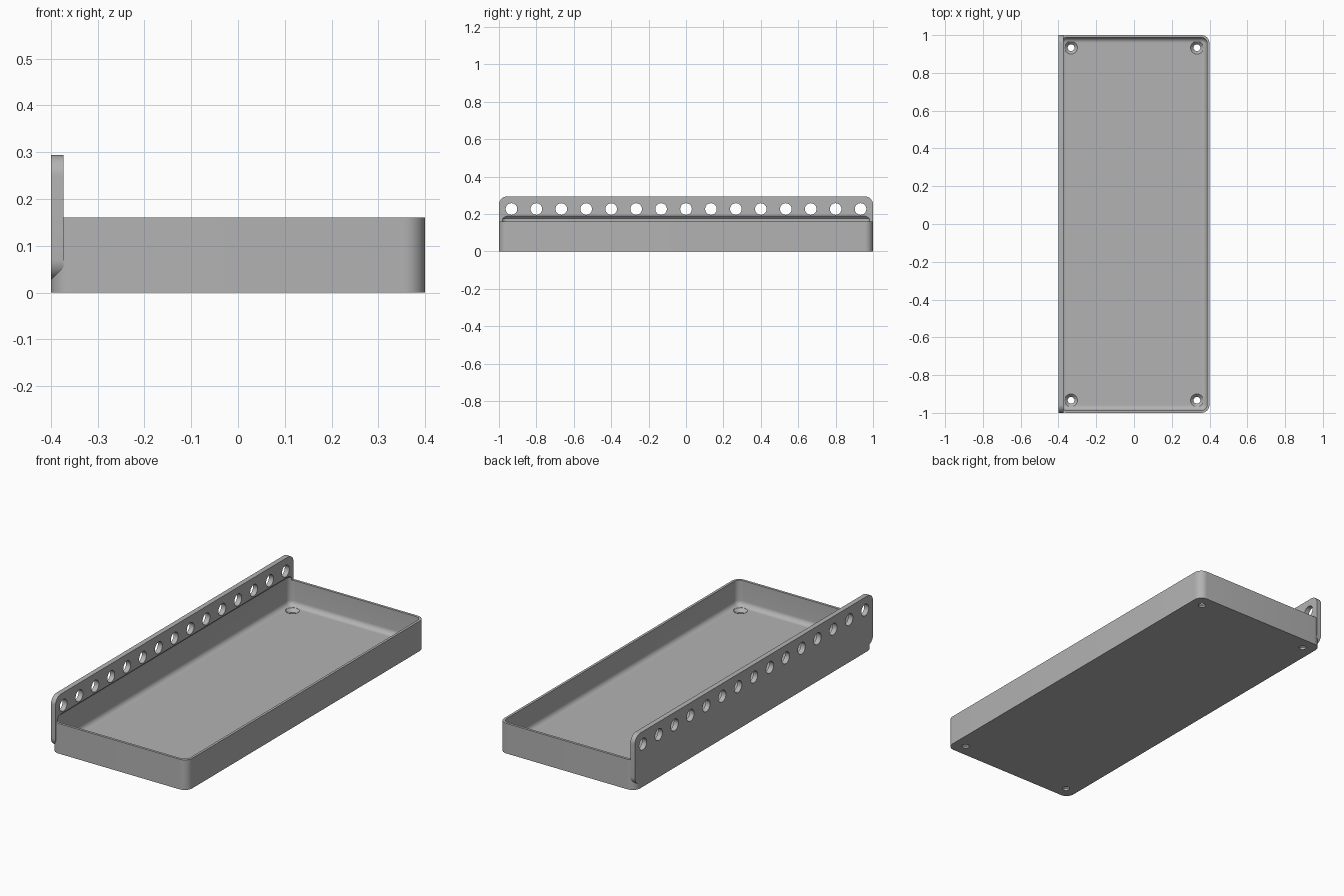
import bpy, bmesh, math
from mathutils import Matrix

cube = bpy.data.objects.get("Cube")
if cube:
    bpy.data.objects.remove(cube)

grey = bpy.data.materials.new("plain grey")
grey.use_nodes = True
COLOUR = (0.45, 0.45, 0.45, 1)
grey.diffuse_color = COLOUR
grey.node_tree.nodes["Principled BSDF"].inputs["Base Color"].default_value = COLOUR

HALF_X, HALF_Y, RIM = 0.4, 1.0, 0.16
WALL, FLOOR, CORNER = 0.0133, 0.0267, 0.044
PLATE, PLATE_TOP, PITCH = 0.0267, 0.294, 2 / 15


def rounded_rect(hx, hy, r, z, steps=10):
    """Ring of points around a rounded rectangle."""
    ring = []
    for k, (sx, sy) in enumerate([(1, 1), (-1, 1), (-1, -1), (1, -1)]):
        for i in range(steps + 1):
            a = math.pi / 2 * (k + i / steps)
            ring.append((sx * (hx - r) + r * math.cos(a),
                         sy * (hy - r) + r * math.sin(a), z))
    return ring


def circle(x, y, r, z, n=32):
    return [(x + r * math.cos(2 * math.pi * i / n),
             y + r * math.sin(2 * math.pi * i / n), z) for i in range(n)]


def add_loft(bm, rings):
    """Closed solid skinned through rings listed from bottom to top."""
    loops = [[bm.verts.new(p) for p in ring] for ring in rings]
    n = len(loops[0])
    for a, b in zip(loops, loops[1:]):
        for i in range(n):
            j = (i + 1) % n
            bm.faces.new((a[i], a[j], b[j], b[i]))
    bm.faces.new(loops[0][::-1])
    bm.faces.new(loops[-1])


def solid(name, lofts, matrix=None, helper=False):
    bm = bmesh.new()
    for rings in lofts:
        add_loft(bm, rings)
    if matrix:
        bm.transform(matrix)
    mesh = bpy.data.meshes.new(name)
    bm.to_mesh(mesh)
    bm.free()
    ob = bpy.data.objects.new(name, mesh)
    bpy.context.collection.objects.link(ob)
    mesh.materials.append(grey)
    ob.hide_render = helper
    return ob


def combine(target, tool, operation):
    """Apply a boolean and discard the tool."""
    mod = target.modifiers.new(operation.lower(), 'BOOLEAN')
    mod.operation, mod.solver, mod.object = operation, 'EXACT', tool
    bpy.context.view_layer.objects.active = target
    bpy.ops.object.modifier_apply(modifier=mod.name)
    bpy.data.objects.remove(tool)


# Tray block with rounded vertical corners
tray = solid("tray", [[rounded_rect(HALF_X, HALF_Y, CORNER, z) for z in (0, RIM)]])

# Upright mounting plate: a rounded rectangle turned to face sideways
height = PLATE_TOP - FLOOR
turn = Matrix(((0, 0, 1, -HALF_X), (1, 0, 0, 0),
               (0, 1, 0, FLOOR + height / 2), (0, 0, 0, 1)))
plate = solid("mounting_plate",
              [[rounded_rect(HALF_Y, height / 2, CORNER, x) for x in (0, PLATE)]], turn)
combine(tray, plate, 'UNION')

# Cavity with a filleted floor edge and a chamfered top that bites into the plate
FILLET = 0.0267
levels = []
for i in range(9):
    a = math.pi / 2 * i / 8
    levels.append((FILLET * (1 - math.sin(a)), FLOOR + FILLET * (1 - math.cos(a))))
levels += [(0, 0.175), (0.016, 0.191)]
hx, hy, r = HALF_X - WALL, HALF_Y - WALL, CORNER - WALL
cavity = solid("cavity_cutter",
               [[rounded_rect(hx - d, hy - d, r - d, z) for d, z in levels]], helper=True)
combine(tray, cavity, 'DIFFERENCE')

# Row of round holes through the plate
row = [[circle(PITCH * k, RIM + PITCH / 2, 0.031, x) for x in (-0.45, -0.3)]
       for k in range(-7, 8)]
sideways = Matrix(((0, 0, 1, 0), (1, 0, 0, 0), (0, 1, 0, 0), (0, 0, 0, 1)))
combine(tray, solid("plate_hole_cutter", row, sideways, True), 'DIFFERENCE')

# Countersunk screw holes in the floor corners
screws = [[circle(sx * (HALF_X - PITCH / 2), sy * (HALF_Y - PITCH / 2), rad, z)
           for rad, z in ((0.018, -0.02), (0.018, 0.01), (0.034, FLOOR), (0.034, 0.05))]
          for sx in (-1, 1) for sy in (-1, 1)]
combine(tray, solid("screw_hole_cutter", screws, helper=True), 'DIFFERENCE')

# Smooth the curved surfaces, keep edges crisp
bpy.ops.object.select_all(action='DESELECT')
tray.select_set(True)
bpy.context.view_layer.objects.active = tray
bpy.ops.object.shade_smooth_by_angle(angle=math.radians(30))
